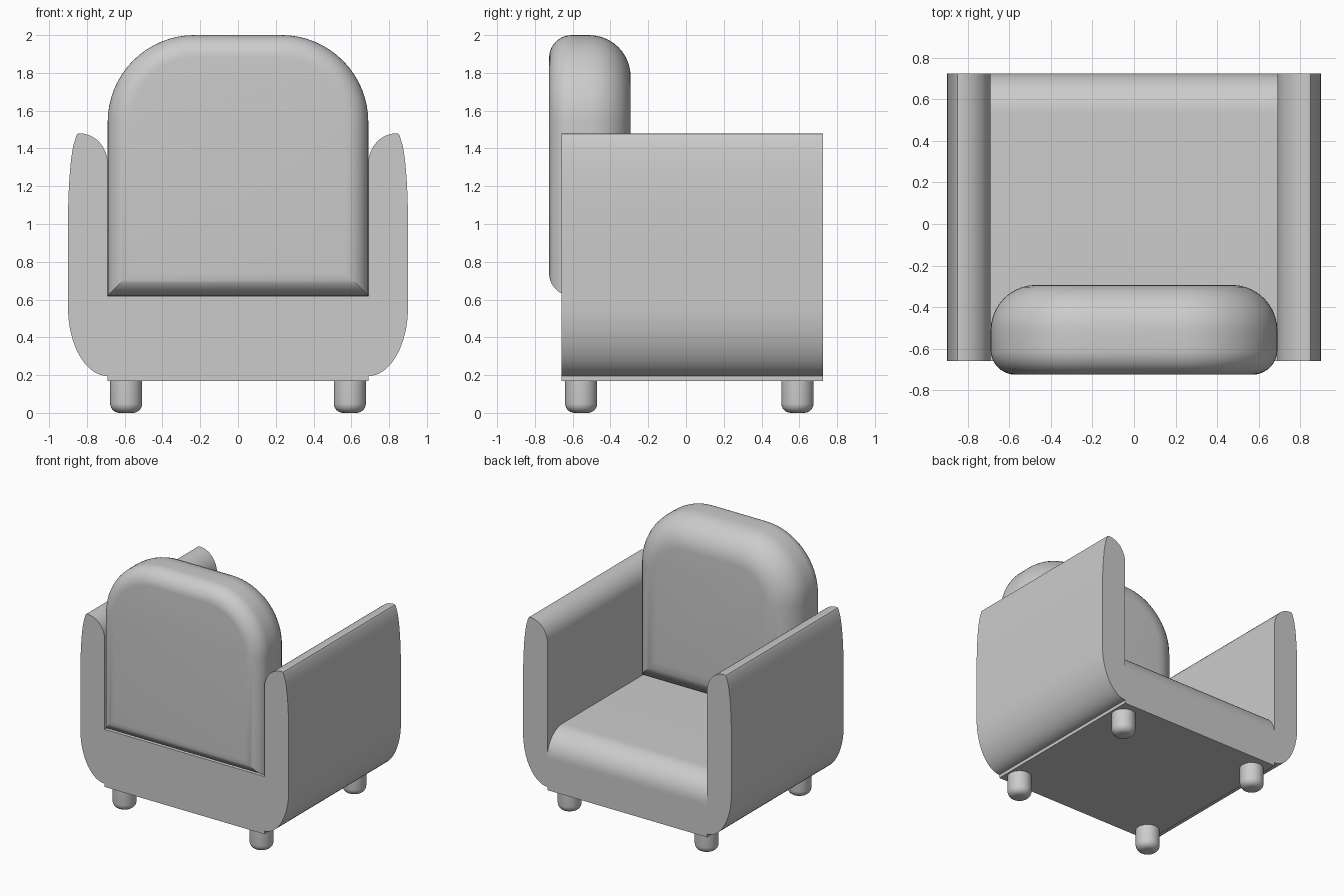
import bpy, bmesh
from math import sin, cos, pi, radians

if "Cube" in bpy.data.objects:
    bpy.data.objects.remove(bpy.data.objects["Cube"])


def finish(name, bm):
    bmesh.ops.recalc_face_normals(bm, faces=bm.faces)
    mesh = bpy.data.meshes.new(name)
    bm.to_mesh(mesh)
    bm.free()
    ob = bpy.data.objects.new(name, mesh)
    bpy.context.collection.objects.link(ob)
    bpy.ops.object.select_all(action='DESELECT')
    ob.select_set(True)
    bpy.context.view_layer.objects.active = ob
    bpy.ops.object.shade_smooth_by_angle(angle=radians(30))
    return ob


def loft(name, rings):
    """Join closed rings of equal length and cap both ends."""
    bm = bmesh.new()
    loops = [[bm.verts.new(p) for p in ring] for ring in rings]
    n = len(loops[0])
    for a, b in zip(loops, loops[1:]):
        for i in range(n):
            j = (i + 1) % n
            bm.faces.new((a[i], a[j], b[j], b[i]))
    bm.faces.new(loops[0])
    bm.faces.new(loops[-1])
    return finish(name, bm)


def arc(cx, cy, rx, ry, a0, a1, n=12):
    """Points of an elliptical arc, angles in degrees."""
    angles = [radians(a0 + (a1 - a0) * i / n) for i in range(n + 1)]
    return [(cx + rx * cos(a), cy + ry * sin(a)) for a in angles]


BACK, FRONT = -0.66, 0.725
HALF = 0.69

# Base and seat cushion with a rounded front edge: (y, z) profiles run across x
base = [(BACK, 0.17), (FRONT, 0.17), (FRONT, 0.41), (BACK, 0.41)]
r = 0.19
cushion = ([(BACK, 0.41), (FRONT, 0.41)]
           + arc(FRONT - r, 0.62 - r, r, r, 0, 90) + [(BACK, 0.62)])
for name, prof in (("seat_base", base), ("seat_cushion", cushion)):
    loft(name, [[(x, y, z) for y, z in prof] for x in (-HALF, HALF)])

# Armrests: (x, z) profile run along y and mirrored
arm_prof = (arc(HALF, 0.56, 0.21, 0.365, -90, 0, 16)
            + arc(0.85, 1.0, 0.05, 0.46, 0, 75, 12)[1:]
            + [(0.857, 1.465), (0.85, 1.477)]
            + arc(0.84, 1.32, 0.15, 0.16, 90, 180, 12))
arms = loft("armrests", [[(x, y, z) for x, z in arm_prof] for y in (BACK, FRONT)])
arms.modifiers.new("Mirror", 'MIRROR').use_mirror_merge = False


# Backrest: outline with round top corners, inset towards the back and front
def outline(inset, y, R=0.46, bottom=0.62, top=2.0):
    w, b, q = HALF - inset, bottom + inset, R - inset
    cx, cz = HALF - R, top - R
    pts = ([(-w, b), (w, b)] + arc(cx, cz, q, q, 0, 90, 16)
           + arc(-cx, cz, q, q, 90, 180, 16))
    return [(x, y, z) for x, z in pts]


rear_y, face_y, rear_r, face_r, steps = -0.725, -0.293, 0.12, 0.22, 10
rings = []
for i in range(steps + 1):
    a = pi / 2 * i / steps
    rings.append(outline(rear_r * (1 - sin(a)), rear_y + rear_r * (1 - cos(a))))
for i in range(steps + 1):
    a = pi / 2 * i / steps
    rings.append(outline(face_r * (1 - cos(a)), face_y - face_r * (1 - sin(a))))
loft("backrest", rings)

# Legs: short cylinders with rounded feet
leg_r, foot_r = 0.085, 0.05
leg_prof = arc(leg_r - foot_r, foot_r, foot_r, foot_r, -90, 0, 6) + [(leg_r, 0.17)]
for label, y in (("back", -0.555), ("front", 0.59)):
    for side, x in (("left", -0.592), ("right", 0.592)):
        loft(f"{label}_{side}_leg",
             [[(x + cx, y + cy, z) for cx, cy in arc(0, 0, rad, rad, 0, 360, 32)[:-1]]
              for rad, z in leg_prof])
